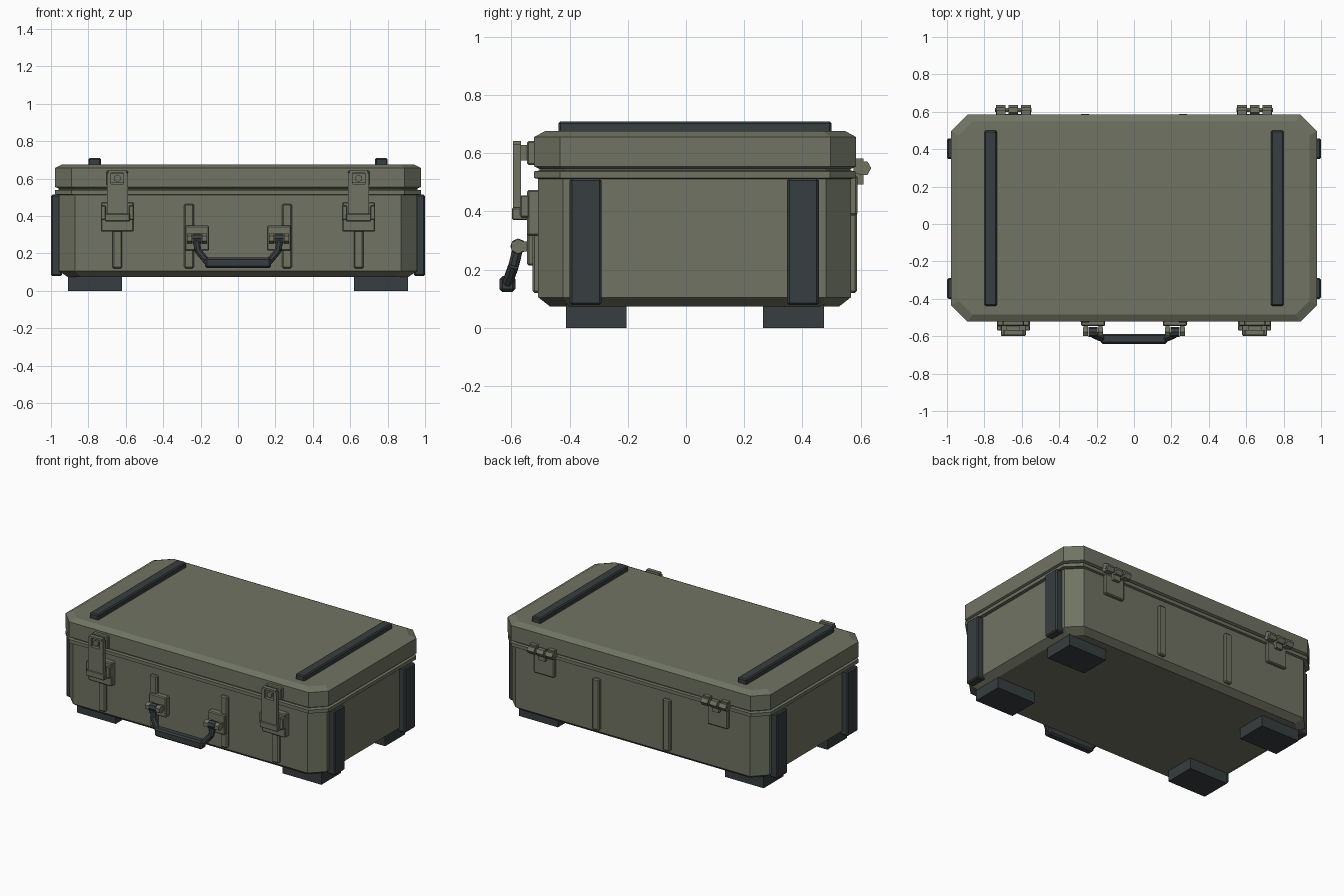
import bpy, bmesh, math
from mathutils import Vector, Matrix

if "Cube" in bpy.data.objects:
    bpy.data.objects.remove(bpy.data.objects["Cube"])


def material(name, rgb):
    m = bpy.data.materials.new(name)
    m.diffuse_color = (*rgb, 1)
    m.use_nodes = True
    m.node_tree.nodes["Principled BSDF"].inputs["Base Color"].default_value = m.diffuse_color
    return m


OLIVE = material("olive green", (0.160, 0.172, 0.122))
DARK = material("dark slate", (0.038, 0.047, 0.050))


def finish(name, bm, mat, bevel=0):
    bmesh.ops.recalc_face_normals(bm, faces=bm.faces)
    me = bpy.data.meshes.new(name)
    bm.to_mesh(me)
    bm.free()
    me.materials.append(mat)
    ob = bpy.data.objects.new(name, me)
    bpy.context.collection.objects.link(ob)
    if bevel:
        mod = ob.modifiers.new("Bevel", 'BEVEL')
        mod.width = bevel
        mod.segments = 1
    return ob


def add_box(bm, x0, x1, y0, y1, z0, z1):
    mat = Matrix.Translation(((x0 + x1) / 2, (y0 + y1) / 2, (z0 + z1) / 2)) @ \
        Matrix.Diagonal((abs(x1 - x0), y1 - y0, z1 - z0, 1))
    bmesh.ops.create_cube(bm, size=1, matrix=mat)


def boxes(name, mat, *dims, bevel=0):
    bm = bmesh.new()
    for d in dims:
        add_box(bm, *d)
    return finish(name, bm, mat, bevel)


def rod(name, mat, a, b, r, sides=6, spin=0, bevel=0):
    a, b = Vector(a), Vector(b)
    d = b - a
    rot = d.to_track_quat('Z', 'Y').to_matrix().to_4x4()
    bm = bmesh.new()
    bmesh.ops.create_cone(bm, cap_ends=True, segments=sides, radius1=r, radius2=r,
                          depth=d.length,
                          matrix=Matrix.Translation((a + b) / 2) @ rot @ Matrix.Rotation(spin, 4, 'Z'))
    return finish(name, bm, mat, bevel)


def shell(name, rings):
    """Stack of corner-cut rectangles: (half x, y front, y back, corner cut, z)."""
    bm = bmesh.new()
    loops = []
    for x, y0, y1, c, z in rings:
        pts = [(x - c, y0), (x, y0 + c), (x, y1 - c), (x - c, y1),
               (c - x, y1), (-x, y1 - c), (-x, y0 + c), (c - x, y0)]
        loops.append([bm.verts.new((*p, z)) for p in pts])
    for lo, hi in zip(loops, loops[1:]):
        for i in range(8):
            j = (i + 1) % 8
            bm.faces.new((lo[i], lo[j], hi[j], hi[i]))
    bm.faces.new(loops[0][::-1])
    bm.faces.new(loops[-1])
    return finish(name, bm, OLIVE)


# Case body with sloped base and rim, then the lid above a thin groove
shell("case_body", [
    (0.909, -0.467, 0.526, 0.07, 0.073), (0.957, -0.508, 0.567, 0.085, 0.105),
    (0.957, -0.508, 0.567, 0.085, 0.512), (0.978, -0.522, 0.583, 0.088, 0.515),
    (0.978, -0.522, 0.583, 0.088, 0.538), (0.957, -0.504, 0.566, 0.085, 0.541),
    (0.957, -0.504, 0.566, 0.085, 0.56)])
shell("case_lid", [
    (0.957, -0.504, 0.566, 0.085, 0.546), (0.978, -0.522, 0.585, 0.088, 0.555),
    (0.978, -0.522, 0.585, 0.088, 0.656), (0.938, -0.485, 0.548, 0.075, 0.676)])

for s, side in ((-1, "left"), (1, "right")):
    # Lid runners
    boxes(f"lid_runner_{side}", DARK,
          (s * 0.733, s * 0.800, -0.438, 0.50, 0.66, 0.710), bevel=0.007)

    # Side bumpers and feet
    for end, y0, y1, f0, f1 in (("front", -0.40, -0.29, -0.413, -0.204),
                                ("back", 0.347, 0.457, 0.265, 0.474)):
        boxes(f"side_bumper_{end}_{side}", DARK,
              (s * 0.94, s * 1.0, y0, y1, 0.078, 0.514), bevel=0.008)
        boxes(f"foot_{end}_{side}", DARK, (s * 0.62, s * 0.909, f0, f1, 0, 0.08))

    # Pressed ribs
    for label, x in (("inner", 0.262), ("outer", 0.645)):
        boxes(f"front_rib_{label}_{side}", OLIVE,
              (s * (x - 0.026), s * (x + 0.026), -0.527, -0.50, 0.12, 0.465), bevel=0.007)
    boxes(f"back_rib_{side}", OLIVE,
          (s * 0.236, s * 0.288, 0.56, 0.588, 0.12, 0.465), bevel=0.007)

    # Latch: base plate, lid plate, arm with square window, clasp, bolt
    c = s * 0.645
    boxes(f"latch_base_{side}", OLIVE,
          (c - 0.088, c + 0.088, -0.546, -0.50, 0.316, 0.474), bevel=0.006)
    boxes(f"latch_lid_plate_{side}", OLIVE,
          (c - 0.057, c + 0.057, -0.546, -0.515, 0.56, 0.642), bevel=0.005)
    boxes(f"latch_arm_{side}", OLIVE,
          (c - 0.056, c + 0.056, -0.594, -0.567, 0.38, 0.572),
          (c - 0.056, c - 0.033, -0.594, -0.567, 0.572, 0.63),
          (c + 0.033, c + 0.056, -0.594, -0.567, 0.572, 0.63),
          (c - 0.048, c + 0.048, -0.594, -0.567, 0.63, 0.643))
    boxes(f"latch_clasp_{side}", OLIVE,
          (c - 0.067, c + 0.067, -0.598, -0.54, 0.371, 0.413),
          (c - 0.088, c - 0.062, -0.57, -0.54, 0.38, 0.455),
          (c + 0.062, c + 0.088, -0.57, -0.54, 0.38, 0.455), bevel=0.004)
    boxes(f"latch_window_back_{side}", OLIVE,
          (c - 0.036, c + 0.036, -0.576, -0.54, 0.575, 0.628))
    rod(f"latch_bolt_{side}", OLIVE, (c, -0.57, 0.601), (c, -0.59, 0.601), 0.02)

    # Handle mount with hexagonal knuckles and a dark swivel
    h = s * 0.219
    boxes(f"handle_mount_{side}", OLIVE,
          (h - 0.064, h + 0.064, -0.546, -0.50, 0.214, 0.348), bevel=0.006)
    boxes(f"handle_lugs_{side}", OLIVE,
          (h - 0.05, h - 0.028, -0.577, -0.54, 0.263, 0.297),
          (h + 0.028, h + 0.05, -0.577, -0.54, 0.263, 0.297))
    for k in (-1, 1):
        rod(f"handle_knuckle_{side}_{'outer' if k == s else 'inner'}", OLIVE,
            (h + k * 0.026, -0.577, 0.28), (h + k * 0.054, -0.577, 0.28), 0.026)
    rod(f"handle_swivel_{side}", DARK, (h - 0.025, -0.577, 0.28),
        (h + 0.025, -0.577, 0.28), 0.027, sides=8)

    # Bent handle arm
    path = [(s * 0.222, -0.579, 0.27), (s * 0.215, -0.592, 0.215), (s * 0.165, -0.614, 0.155)]
    for i, label in enumerate(("upper", "lower")):
        rod(f"handle_arm_{label}_{side}", DARK, path[i], path[i + 1], 0.019, sides=8)

    # Hinge: three hexagonal knuckles, pin and leaves
    for n, label in ((-1, "a"), (0, "b"), (1, "c")):
        x = c + n * 0.067
        rod(f"hinge_knuckle_{label}_{side}", OLIVE, (x - 0.026, 0.61, 0.549),
            (x + 0.026, 0.61, 0.549), 0.027, spin=math.pi / 6)
        z0, z1 = (0.492, 0.549) if n == 0 else (0.53, 0.582)
        boxes(f"hinge_tab_{label}_{side}", OLIVE,
              (x - 0.024, x + 0.024, 0.575, 0.61, z0, z1))
    rod(f"hinge_pin_{side}", OLIVE, (c - 0.097, 0.61, 0.549), (c + 0.097, 0.61, 0.549), 0.013)
    boxes(f"hinge_leaf_{side}", OLIVE,
          (c - 0.075, c + 0.075, 0.56, 0.589, 0.387, 0.525), bevel=0.006)

# Handle grip
boxes("handle_grip", DARK, (-0.177, 0.177, -0.641, -0.587, 0.123, 0.178), bevel=0.01)
